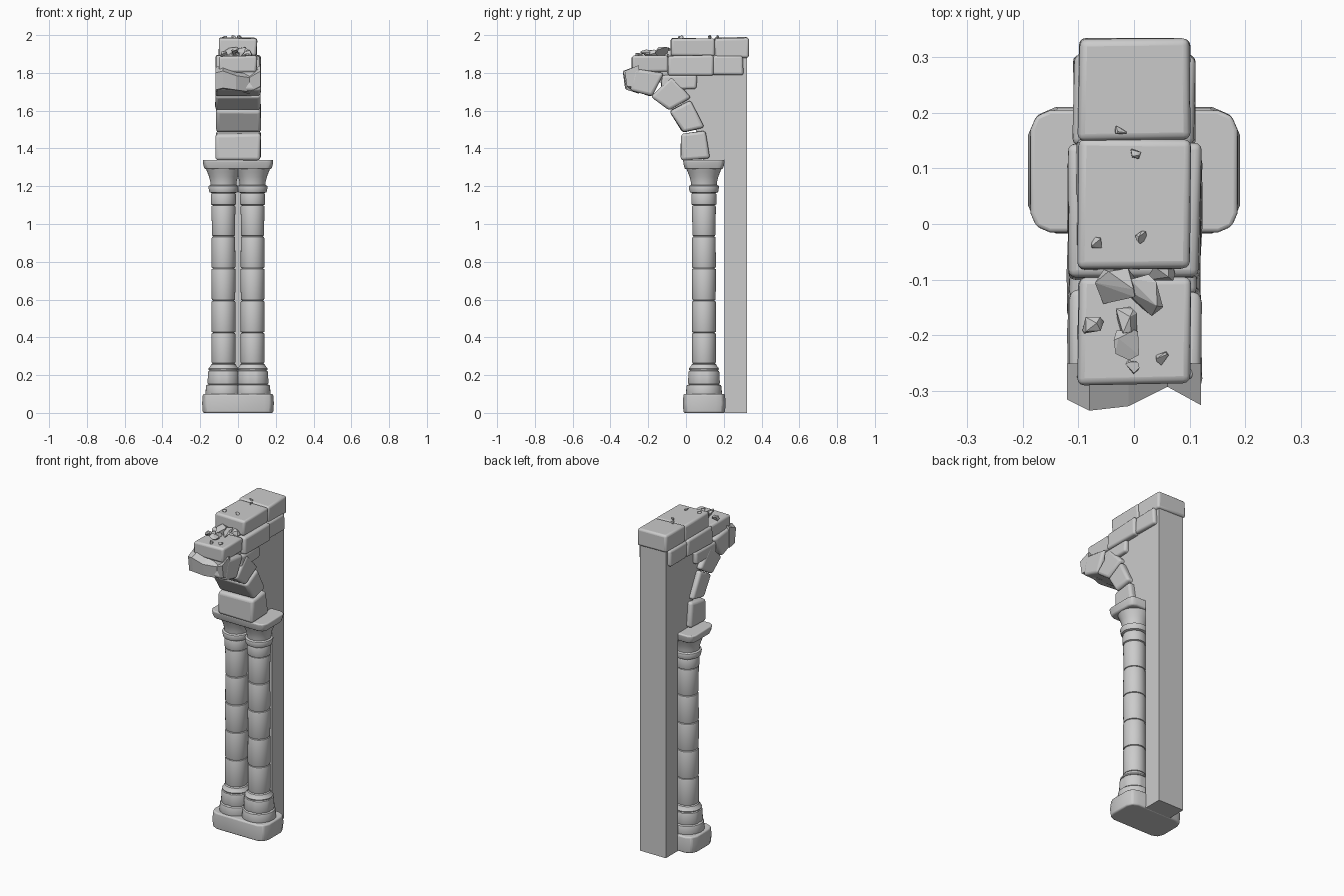
import bpy, bmesh, math, random
from mathutils import Vector

if "Cube" in bpy.data.objects:
    bpy.data.objects.remove(bpy.data.objects["Cube"])

random.seed(4)


def finish(name, bm, bevel=0, smooth=True, segments=3):
    bmesh.ops.recalc_face_normals(bm, faces=bm.faces[:])
    me = bpy.data.meshes.new(name)
    bm.to_mesh(me)
    bm.free()
    ob = bpy.data.objects.new(name, me)
    bpy.context.collection.objects.link(ob)
    if bevel:
        m = ob.modifiers.new("worn_edges", 'BEVEL')
        m.width, m.segments, m.limit_method = bevel, segments, 'ANGLE'
        m.angle_limit = math.radians(40)
    if smooth:
        bpy.ops.object.select_all(action='DESELECT')
        ob.select_set(True)
        bpy.context.view_layer.objects.active = ob
        bpy.ops.object.shade_smooth_by_angle(angle=math.radians(40))
    return ob


def loft(name, sections, bevel=0, smooth=True):
    """Join matching point loops and cap both ends."""
    bm = bmesh.new()
    loops = [[bm.verts.new(p) for p in s] for s in sections]
    n = len(loops[0])
    for a, b in zip(loops, loops[1:]):
        for i in range(n):
            j = (i + 1) % n
            bm.faces.new((a[i], a[j], b[j], b[i]))
    bm.faces.new(loops[0])
    bm.faces.new(loops[-1])
    return finish(name, bm, bevel, smooth)


def stone(name, x0, x1, yz, bevel=0.014, jit=0.004):
    """Worn stone: a side profile extruded across x, corners nudged."""
    def j():
        return random.uniform(-jit, jit)
    return loft(name, [[(x + j(), y + j(), z + j()) for y, z in yz]
                       for x in (x0, x1)], bevel)


def slab(name, hx, y0, y1, levels, c):
    """Slab with clipped plan corners; levels are (z, inset)."""
    secs = []
    for z, d in levels:
        a, b0, b1 = hx - d, y0 + d, y1 - d
        secs.append([(-a + c, b0, z), (a - c, b0, z), (a - c * .3, b0 + c * .3, z), (a, b0 + c, z),
                     (a, b1 - c, z), (a - c * .3, b1 - c * .3, z), (a - c, b1, z), (-a + c, b1, z),
                     (-a + c * .3, b1 - c * .3, z), (-a, b1 - c, z), (-a, b0 + c, z),
                     (-a + c * .3, b0 + c * .3, z)])
    return loft(name, secs, 0.008)


def column(name, cx, cy, seg=32):
    # (bottom z, top z, bottom radius, top radius, jointed)
    drums = [(0.09, 0.15, .096, .092, 0), (0.15, 0.225, .086, .083, 1), (0.225, 0.26, .080, .067, 0),
             (0.26, 0.425, .063, .063, 0), (0.425, 0.595, .064, .063, 0), (0.595, 0.765, .062, .064, 0),
             (0.765, 0.935, .063, .062, 0), (0.935, 1.10, .061, .063, 0), (1.10, 1.165, .067, .066, 0),
             (1.165, 1.205, .076, .080, 0)]
    prof = []
    for z0, z1, r0, r1, jointed in drums:
        e = 0.009
        prof += [(r0 - .007, z0 + .001, jointed), (r0 - .002, z0 + .003, jointed), (r0, z0 + e, jointed),
                 (r1, z1 - e, jointed), (r1 - .002, z1 - .003, jointed), (r1 - .007, z1 - .001, jointed)]
    # flared capital
    prof += [(.068, 1.207, 0), (.070, 1.225, 0), (.076, 1.25, 0), (.086, 1.275, 0), (.094, 1.295, 0)]
    secs = []
    for r, z, jointed in prof:
        ring = []
        for i in range(seg):
            q = r - (.006 if jointed and i % 8 == 0 else 0)
            t = math.tau * i / seg
            ring.append((cx + q * math.cos(t), cy + q * math.sin(t), z))
        secs.append(ring)
    return loft(name, secs)


def rock(name, loc, size):
    bm = bmesh.new()
    pts = [Vector((random.uniform(-1, 1), random.uniform(-1, 1), random.uniform(-.8, 1))).normalized()
           for _ in range(10)]
    for p in pts:
        bm.verts.new((loc[0] + p.x * size[0], loc[1] + p.y * size[1], loc[2] + p.z * size[2]))
    hull = bmesh.ops.convex_hull(bm, input=bm.verts[:])
    loose = {g for g in hull["geom_interior"] if isinstance(g, bmesh.types.BMVert)}
    bmesh.ops.delete(bm, geom=list(loose), context='VERTS')
    return finish(name, bm, smooth=False)


# plinth, twin columns and abacus
slab("plinth", 0.19, -0.017, 0.21, [(0, .004), (0.05, 0), (0.10, .004)], 0.05)
for side, cx in (("left", -0.077), ("right", 0.077)):
    column("column_" + side, cx, 0.095)
slab("abacus", 0.187, -0.016, 0.205, [(1.29, .010), (1.315, .003), (1.34, 0)], 0.035)

# plain wall with the spandrel following the back of the arch
wall = [(0.322, 0), (0.205, 0), (0.205, 1.338), (0.09, 1.338), (0.06, 1.48), (-0.01, 1.63),
        (-0.10, 1.73), (-0.19, 1.78), (-0.19, 1.83), (0.322, 1.90)]
loft("wall_core", [[(x, y, z) for y, z in wall] for x in (-0.088, 0.088)], smooth=False)

# arch stones
arch = [[(-0.025, 1.338), (0.125, 1.345), (0.105, 1.495), (-0.028, 1.475)],
        [(-0.015, 1.482), (0.098, 1.512), (0.025, 1.658), (-0.09, 1.60)],
        [(-0.09, 1.602), (0.025, 1.672), (-0.075, 1.78), (-0.185, 1.675)],
        [(-0.182, 1.675), (-0.115, 1.80), (-0.275, 1.825), (-0.295, 1.71)]]
for i, q in enumerate(arch):
    stone(f"arch_stone_{i + 1}", -0.118, 0.12, q, 0.016)

# broken end of the arch, jagged across its width
broken = [(-0.12, -0.315, 1.80, 1.70), (-0.08, -0.335, 1.81, 1.71), (-0.01, -0.327, 1.785, 1.70),
          (0.06, -0.292, 1.775, 1.69), (0.12, -0.325, 1.81, 1.72)]
loft("broken_arch_end", [[(x, -0.25, zb), (x, y + .012, zb + .01), (x, y, zt),
                          (x, -0.25, zt + .03)] for x, y, zt, zb in broken], smooth=False)

# wall courses: y0, y1, z0, z1, half width
courses = [(-0.13, 0.058, 1.712, 1.788, .113), (-0.288, -0.095, 1.805, 1.89, .10),
           (-0.098, 0.142, 1.788, 1.893, .118), (0.138, 0.302, 1.788, 1.89, .108),
           (-0.083, 0.153, 1.888, 1.985, .101), (0.150, 0.335, 1.882, 1.986, .099)]
for i, (y0, y1, z0, z1, h) in enumerate(courses):
    stone(f"course_stone_{i + 1}", -h, h, [(y0, z0), (y1, z0), (y1, z1), (y0, z1)], 0.013)

# rubble on the ledge and pebbles on top
rubble = [(-.03, -.115, 1.91, .042), (.02, -.125, 1.91, .042), (.045, -.085, 1.90, .03),
          (-.075, -.18, 1.90, .022), (-.02, -.175, 1.90, .03), (-.015, -.215, 1.90, .032),
          (-.005, -.258, 1.895, .016), (.05, -.24, 1.895, .014)]
for i, (x, y, z, s) in enumerate(rubble):
    rock(f"rubble_{i + 1}", (x, y, z), (s, s, s * .9))
for i, (x, y) in enumerate([(-.025, .167), (.004, .126), (-.066, -.034), (.015, -.024)]):
    rock(f"pebble_{i + 1}", (x, y, 1.988), (.014, .012, .013))
